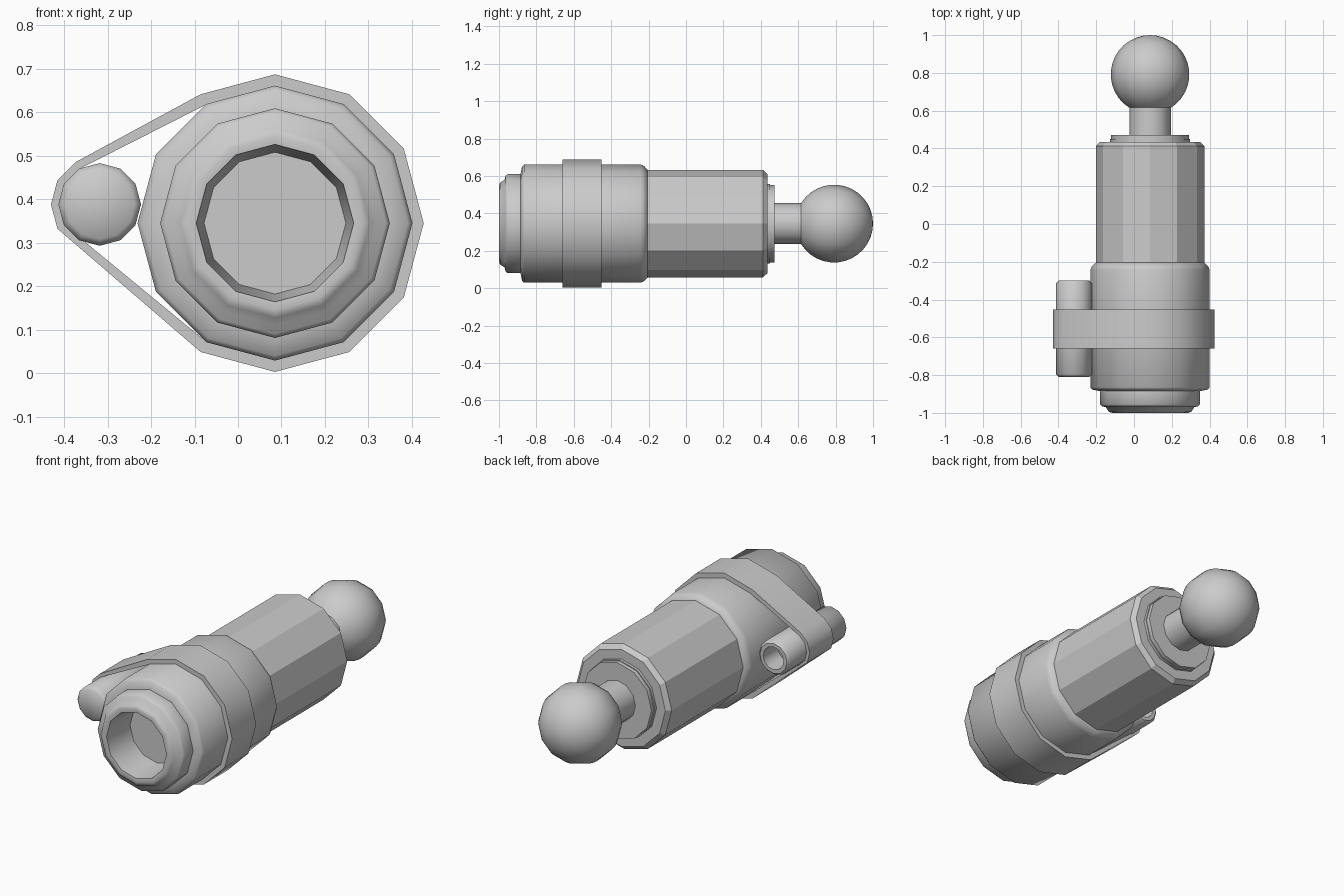
import bpy, bmesh
from math import sin, cos, pi, radians

if "Cube" in bpy.data.objects:
    bpy.data.objects.remove(bpy.data.objects["Cube"])

CX, CZ = 0.085, 0.345      # main axis
PX, PZ = -0.318, 0.388     # side pin axis
SIDES = 12


def finish(name, bm, angle):
    bmesh.ops.remove_doubles(bm, verts=bm.verts, dist=1e-5)
    bmesh.ops.recalc_face_normals(bm, faces=bm.faces)
    me = bpy.data.meshes.new(name)
    bm.to_mesh(me)
    bm.free()
    for p in me.polygons:
        p.use_smooth = angle > 0
    if angle > 0:
        me.set_sharp_from_angle(angle=radians(angle))
    ob = bpy.data.objects.new(name, me)
    bpy.context.collection.objects.link(ob)
    return ob


def loft(name, rings, angle, closed=False):
    """Skin a list of rings (each a list of points)."""
    bm = bmesh.new()
    vs = [[bm.verts.new(p) for p in r] for r in rings]
    n = len(vs[0])
    pairs = list(zip(vs, vs[1:])) + ([(vs[-1], vs[0])] if closed else [])
    for a, b in pairs:
        for i in range(n):
            j = (i + 1) % n
            bm.faces.new((a[i], a[j], b[j], b[i]))
    return finish(name, bm, angle)


def lathe(name, profile, angle, cx=CX, cz=CZ):
    """Turn (y, radius) points about an axis parallel to y."""
    rings = [[(cx + r * cos(2 * pi * k / SIDES), y, cz + r * sin(2 * pi * k / SIDES))
              for k in range(SIDES)] for y, r in profile]
    return loft(name, rings, angle)


# Front housing with the recessed opening
lathe("front_housing", [
    (-0.82, 0), (-0.82, 0.163), (-0.998, 0.181), (-1.0, 0.2), (-0.995, 0.218),
    (-0.97, 0.234), (-0.965, 0.255), (-0.955, 0.264), (-0.885, 0.264),
    (-0.877, 0.305), (-0.865, 0.316), (-0.245, 0.316), (-0.225, 0.309),
    (-0.205, 0.287), (-0.205, 0)], 50)

# Faceted barrel
lathe("barrel", [(-0.25, 0), (-0.25, 0.287), (0.412, 0.287), (0.435, 0.265),
                 (0.435, 0)], 0)

# End collar
lathe("end_collar", [(0.42, 0), (0.42, 0.212), (0.45, 0.212), (0.45, 0.207),
                     (0.472, 0.207), (0.472, 0)], 40)

# Stem and ball
R, BY = 0.208, 0.792
ball = [(BY - R * cos(a), R * sin(a))
        for a in (radians(32 + 148 * i / 14) for i in range(15))]
ball[-1] = (1.0, 0)
lathe("ball_stem", [(0.45, 0), (0.45, 0.11), (0.617, 0.11)] + ball[0:], 70)

# Side pin, hollow at the back end
lathe("side_pin", [(-0.81, 0), (-0.81, 0.08), (-0.795, 0.095), (-0.315, 0.095),
                   (-0.30, 0.082), (-0.30, 0.062), (-0.42, 0.058), (-0.42, 0)],
      50, PX, PZ)


# Strap looping around the housing and the pin
def strap_loop(y, big, small):
    pts = [(CX + big * cos(radians(a)), y, CZ + big * sin(radians(a)))
           for a in range(-120, 121, 30)]
    pts += [(PX + small * cos(radians(a)), y, PZ + small * sin(radians(a)))
            for a in range(120, 211, 30)]
    return pts


Y0, Y1 = -0.66, -0.453
loft("strap", [strap_loop(Y0, 0.342, 0.112), strap_loop(Y1, 0.342, 0.112),
               strap_loop(Y1, 0.315, 0.094), strap_loop(Y0, 0.315, 0.094)],
     40, closed=True)
